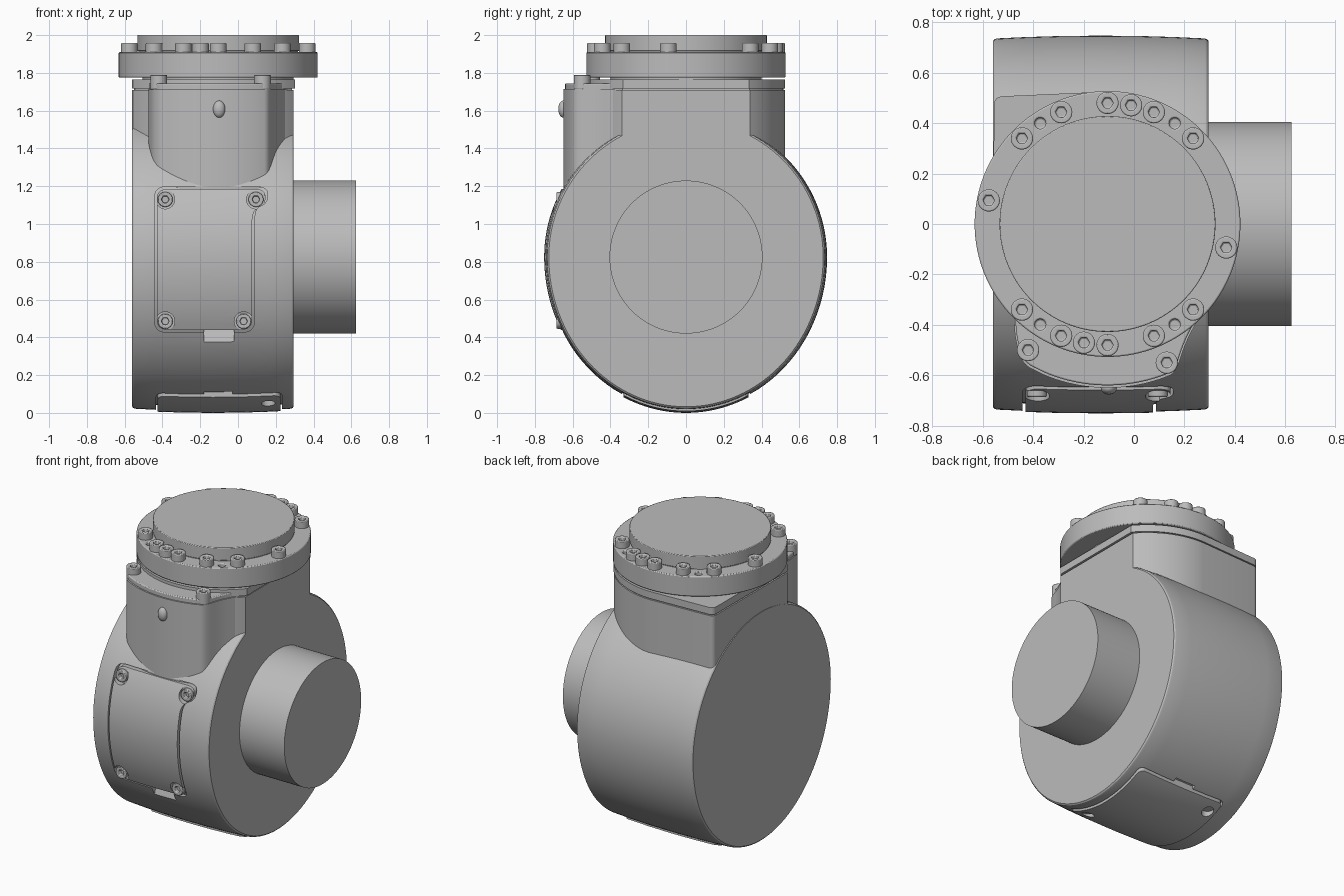
import bpy, bmesh
from math import sin, cos, pi, radians, sqrt
from mathutils import Vector, Matrix

if "Cube" in bpy.data.objects:
    bpy.data.objects.remove(bpy.data.objects["Cube"], do_unlink=True)

grey = bpy.data.materials.new("cast grey")
grey.use_nodes = True
grey.diffuse_color = (0.5, 0.5, 0.5, 1)
grey.node_tree.nodes["Principled BSDF"].inputs["Base Color"].default_value = (0.5, 0.5, 0.5, 1)

AX = -0.105      # x of the vertical flange axis
CZ = 0.825       # height of the drum axis
LEFT, RIGHT = -0.56, 0.295
parts = []


def finish(name, bm):
    bmesh.ops.recalc_face_normals(bm, faces=bm.faces)
    mesh = bpy.data.meshes.new(name)
    bm.to_mesh(mesh)
    bm.free()
    mesh.materials.append(grey)
    ob = bpy.data.objects.new(name, mesh)
    bpy.context.collection.objects.link(ob)
    parts.append(ob)
    return ob


def loft(name, rings):
    bm = bmesh.new()
    loops = [[bm.verts.new(p) for p in ring] for ring in rings]
    n = len(loops[0])
    for a, b in zip(loops, loops[1:]):
        for i in range(n):
            bm.faces.new((a[i], a[(i + 1) % n], b[(i + 1) % n], b[i]))
    bm.faces.new(loops[0])
    bm.faces.new(loops[-1])
    return finish(name, bm)


def prism(name, outline, axis, lo, hi):
    place = {"x": lambda u, v, w: (w, u, v),
             "y": lambda u, v, w: (u, w, v),
             "z": lambda u, v, w: (u, v, w)}[axis]
    return loft(name, [[place(u, v, w) for u, v in outline] for w in (lo, hi)])


def circle(u, v, r, n=96):
    return [(u + r * cos(2 * pi * i / n), v + r * sin(2 * pi * i / n)) for i in range(n)]


def arc(r, start, end, n=24):
    angles = [radians(start + (end - start) * i / n) for i in range(n + 1)]
    return [(AX + r * cos(a), r * sin(a)) for a in angles]


def box(u0, u1, v0, v1):
    return [(u0, v0), (u1, v0), (u1, v1), (u0, v1)]


def rounded(points, r, n=6):
    out = []
    for i, p in enumerate(points):
        p = Vector(p)
        a = Vector(points[i - 1]) - p
        b = Vector(points[(i + 1) % len(points)]) - p
        a = p + a.normalized() * min(r, a.length * 0.45)
        b = p + b.normalized() * min(r, b.length * 0.45)
        for k in range(n + 1):
            t = k / n
            out.append(tuple(a * (1 - t) ** 2 + p * 2 * t * (1 - t) + b * t * t))
    return out


def grown(points, cu, cv, d):
    return [(u + (d if u > cu else -d), v + (d if v > cv else -d)) for u, v in points]


def combine(ob, other, operation="DIFFERENCE"):
    mod = ob.modifiers.new("cut", "BOOLEAN")
    mod.operation, mod.object, mod.solver = operation, other, "EXACT"
    bpy.context.view_layer.objects.active = ob
    bpy.ops.object.modifier_apply(modifier=mod.name)
    parts.remove(other)
    bpy.data.objects.remove(other, do_unlink=True)


def bevel(ob, width):
    mod = ob.modifiers.new("soft edges", "BEVEL")
    mod.width, mod.segments, mod.limit_method = width, 2, "ANGLE"
    mod.angle_limit = radians(40)


# Barrel-shaped drum, a little deeper below its axis than above
def drum_body(name, grow=0.0):
    rings = []
    for t in [0, 0.008, 0.02, 0.15, 0.3, 0.5, 0.7, 0.85, 0.98, 0.992, 1]:
        s = 1 - 0.016 * (2 * t - 1) ** 2 - (0.012 if t in (0, 1) else 0.003 if t in (0.008, 0.992) else 0)
        ring = []
        for y, z in circle(0, 0, 1, 128):
            deep = 0.815 if z < 0 else 0.747
            ring.append((LEFT + t * (RIGHT - LEFT), y * (0.747 * s + grow), CZ + z * (deep * s + grow)))
        rings.append(ring)
    return loft(name, rings)


drum = drum_body("drum_housing")

# Front access cover, set in a grooved pocket
cover = [(-0.43, 0.44), (0.075, 0.44), (0.075, 1.07), (0.145, 1.10), (0.145, 1.185), (-0.43, 1.185)]
pocket = prism("pocket", rounded(grown(cover, -0.1, 0.8, 0.012), 0.06), "y", -0.9, -0.4)
combine(pocket, drum_body("pocket_floor", -0.03))
combine(drum, pocket)
combine(drum, prism("pry_slot", [(-0.625, 0.368), (-0.8, 0.368), (-0.8, 0.45), (-0.6, 0.45)], "x", -0.18, -0.02))
front_cover = prism("front_cover", rounded(cover, 0.055), "y", -0.9, -0.5)
combine(front_cover, drum_body("cover_skin", 0.004), "INTERSECT")
screw_spots = [(-0.385, 1.13), (0.095, 1.13), (-0.385, 0.485), (0.03, 0.485)]
for x, z in screw_spots:
    combine(front_cover, prism("screw_seat", circle(x, z, 0.05, 32), "y", -0.9, -0.66))

# Bottom access cover
base = box(-0.425, 0.225, -0.33, 0.33)
pocket = prism("base_pocket", rounded(grown(base, -0.1, 0, 0.008), 0.04), "z", -0.1, 0.3)
combine(pocket, drum_body("base_floor", -0.025))
combine(drum, pocket)
bottom_cover = prism("bottom_cover", rounded(base, 0.04), "z", -0.1, 0.25)
combine(bottom_cover, drum_body("base_skin", 0.01), "INTERSECT")
for side in (-1, 1):
    y0, y1 = sorted((side * 0.31, side * 0.36))
    combine(drum, prism("base_slot", box(AX - 0.075, AX + 0.075, y0, y1), "z", -0.1, 0.125))
for x, y in [(0.16, -0.24), (-0.37, 0.25)]:
    combine(bottom_cover, prism("base_hole", circle(x, y, 0.037, 32), "z", -0.1, 0.075))

# Output stub on the side
prism("side_stub", circle(0, CZ, 0.405, 128), "x", 0.2, 0.625)


# Neck: a round column trimmed flush with the drum sides, one square corner
def neck_outline(r, left, right):
    a = radians(1)
    edge = sqrt(r * r - (right - AX) ** 2)
    back = arc(r, 90 - 48.5, 90)
    front = arc(r, 211, 318)
    corner = rounded([(AX, r), (left + 0.005, r - 0.02), (left, front[0][1])], 0.035)[7:14]
    return [(right, edge)] + back + corner + [(left, front[0][1])] + front + [(right, -edge)]


neck = prism("neck", neck_outline(0.525, LEFT, RIGHT), "z", 1.0, 1.71)
prism("neck_gap", neck_outline(0.515, LEFT + 0.01, RIGHT - 0.01), "z", 1.69, 1.72)
adapter = prism("adapter_plate", neck_outline(0.525, LEFT, RIGHT + 0.006), "z", 1.718, 1.765)
prism("flange_spigot", circle(AX, 0, 0.4), "z", 1.75, 1.8)

# Rounded front casing growing out of the drum, with its lid
casing = [(-0.475, -0.1), (-0.475, -0.44), (-0.445, -0.555)] + arc(0.65, 247, 290, 10)
casing = rounded(casing + [(0.165, -0.59), (0.205, -0.47), (0.285, -0.32), (0.285, -0.1)], 0.05)
prism("front_casing", casing, "z", 1.15, 1.715)
lid = prism("casing_lid", [(AX + (x - AX) * 0.985, y * 0.985) for x, y in casing], "z", 1.71, 1.745)
bevel(lid, 0.006)

# Small teardrop boss on the casing
bm = bmesh.new()
bmesh.ops.create_uvsphere(bm, u_segments=24, v_segments=16, radius=1,
                          matrix=Matrix.Translation((AX + 0.005, -0.65, 1.608)) @ Matrix.Diagonal((0.032, 0.026, 0.045, 1)))
finish("casing_boss", bm)

# Round flange with dowel holes, and the cap on it
flange = prism("flange", circle(AX, 0, 0.527, 128), "z", 1.775, 1.91)
for deg in (56.25, 123.75, -56.25, -123.75):
    x, y = arc(0.48, deg, deg, 1)[0]
    combine(flange, prism("dowel_hole", circle(x, y, 0.022, 24), "z", 1.88, 1.95))
bevel(flange, 0.006)
prism("cap_seat", circle(AX, 0, 0.422, 128), "z", 1.9, 1.925)
cap = prism("cap", circle(AX, 0, 0.428, 128), "z", 1.915, 2.0)
bevel(cap, 0.004)

# Socket-head bolt, shared by every bolt position
bolt = prism("flange_bolt", circle(0, 0, 0.044, 32), "z", -0.03, 0.048)
combine(bolt, prism("hex_socket", circle(0, 0, 0.023, 6), "z", 0.018, 0.1))
bevel(bolt, 0.005)


def place_bolt(name, matrix):
    ob = bolt.copy()
    ob.name = name
    ob.matrix_world = matrix
    bpy.context.collection.objects.link(ob)
    parts.append(ob)


half = [45, 67.5, 78.75, 90, 112.5, 135, 168.75]
for deg in half + [d + 180 for d in half]:
    x, y = arc(0.48, deg, deg, 1)[0]
    place_bolt("flange_bolt", Matrix.Translation((x, y, 1.91)))
for x, y in [(-0.42, -0.5), (0.13, -0.55)]:
    place_bolt("casing_bolt", Matrix.Translation((x, y, 1.742)))
for x, z in screw_spots:
    place_bolt("cover_screw", Matrix.Translation((x, -0.642, z)) @ Matrix.Rotation(pi / 2, 4, "X") @ Matrix.Scale(0.9, 4))
parts.remove(bolt)
bpy.data.objects.remove(bolt, do_unlink=True)

# Smooth the curved surfaces and keep the machined edges crisp
bpy.ops.object.select_all(action="DESELECT")
for ob in parts:
    ob.select_set(True)
bpy.context.view_layer.objects.active = parts[0]
bpy.ops.object.shade_smooth_by_angle(angle=radians(30))
